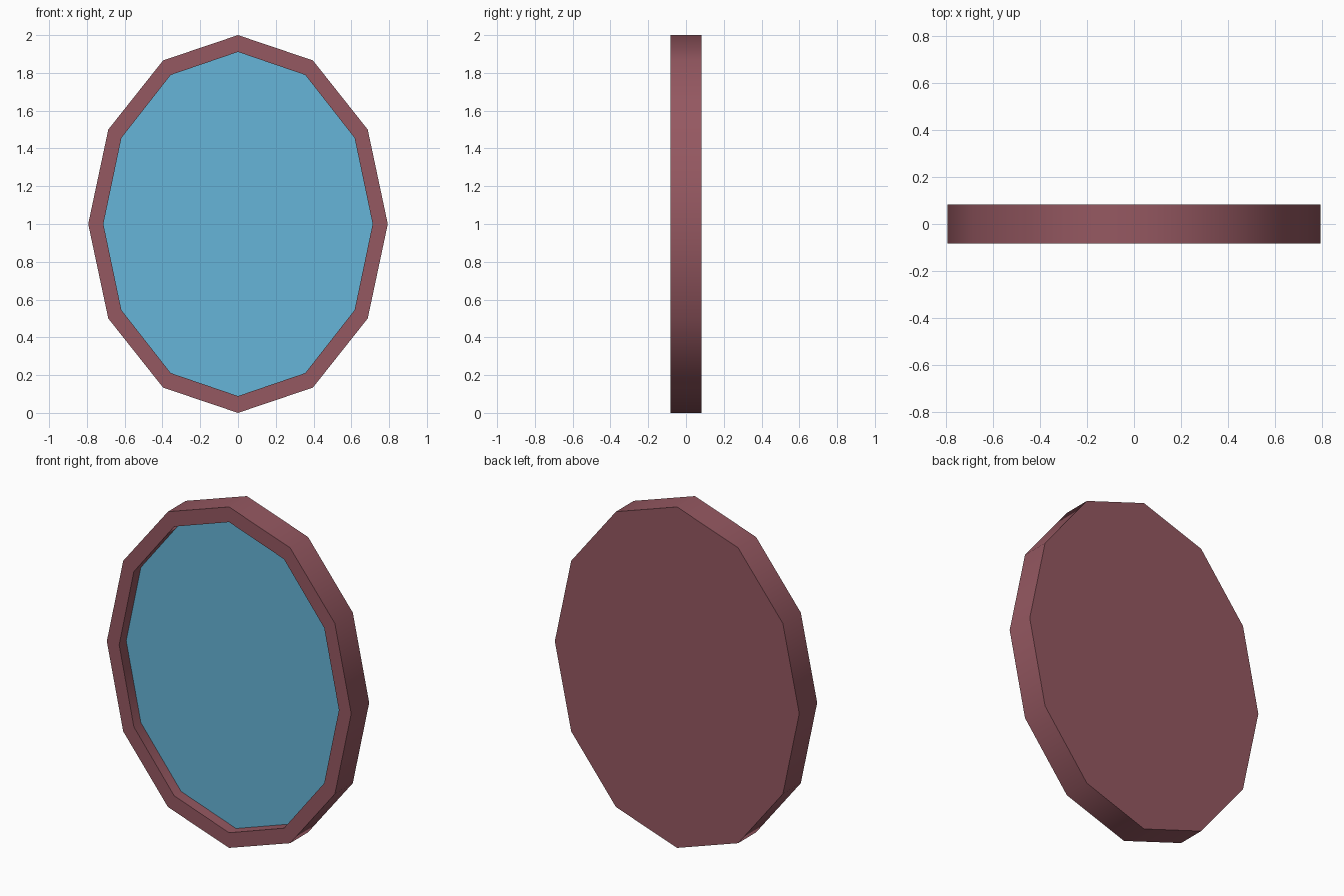
import bpy, bmesh, math

if "Cube" in bpy.data.objects:
    bpy.data.objects.remove(bpy.data.objects["Cube"])

SIDES = 12
OUTER = (0.793, 1.0)     # x and z radii of the frame
INNER = (0.713, 0.911)   # x and z radii of the opening
HALF = 0.083             # half thickness
GLASS_Y = -0.018         # recessed mirror surface


def material(name, rgb):
    mat = bpy.data.materials.new(name)
    lin = [((c / 255 + 0.055) / 1.055) ** 2.4 for c in rgb]
    mat.diffuse_color = (*lin, 1)
    mat.use_nodes = True
    mat.node_tree.nodes["Principled BSDF"].inputs["Base Color"].default_value = mat.diffuse_color
    return mat


def ring(bm, radii, y):
    step = 2 * math.pi / SIDES
    return [bm.verts.new((radii[0] * math.cos(i * step), y,
                          1 + radii[1] * math.sin(i * step)))
            for i in range(SIDES)]


def bridge(bm, a, b):
    for i in range(SIDES):
        j = (i + 1) % SIDES
        bm.faces.new((a[i], a[j], b[j], b[i]))


def finish(bm, name, mat):
    mesh = bpy.data.meshes.new(name)
    bm.to_mesh(mesh)
    bm.free()
    mesh.materials.append(mat)
    obj = bpy.data.objects.new(name, mesh)
    bpy.context.collection.objects.link(obj)
    return obj


# Frame: flat back, outer side, front rim and straight wall down to the glass
bm = bmesh.new()
loops = [ring(bm, OUTER, HALF), ring(bm, OUTER, -HALF),
         ring(bm, INNER, -HALF), ring(bm, INNER, GLASS_Y)]
for a, b in zip(loops, loops[1:]):
    bridge(bm, a, b)
bm.faces.new(loops[0][::-1])
frame = finish(bm, "mirror_frame", material("dusty red wood", (149, 88, 97)))
bpy.context.view_layer.objects.active = frame
frame.select_set(True)
bpy.ops.object.shade_smooth_by_angle(angle=math.radians(42))

# Mirror glass set into the frame, facing the front
bm = bmesh.new()
bm.faces.new(ring(bm, INNER, GLASS_Y))
finish(bm, "mirror_glass", material("sky blue glass", (102, 181, 216)))
